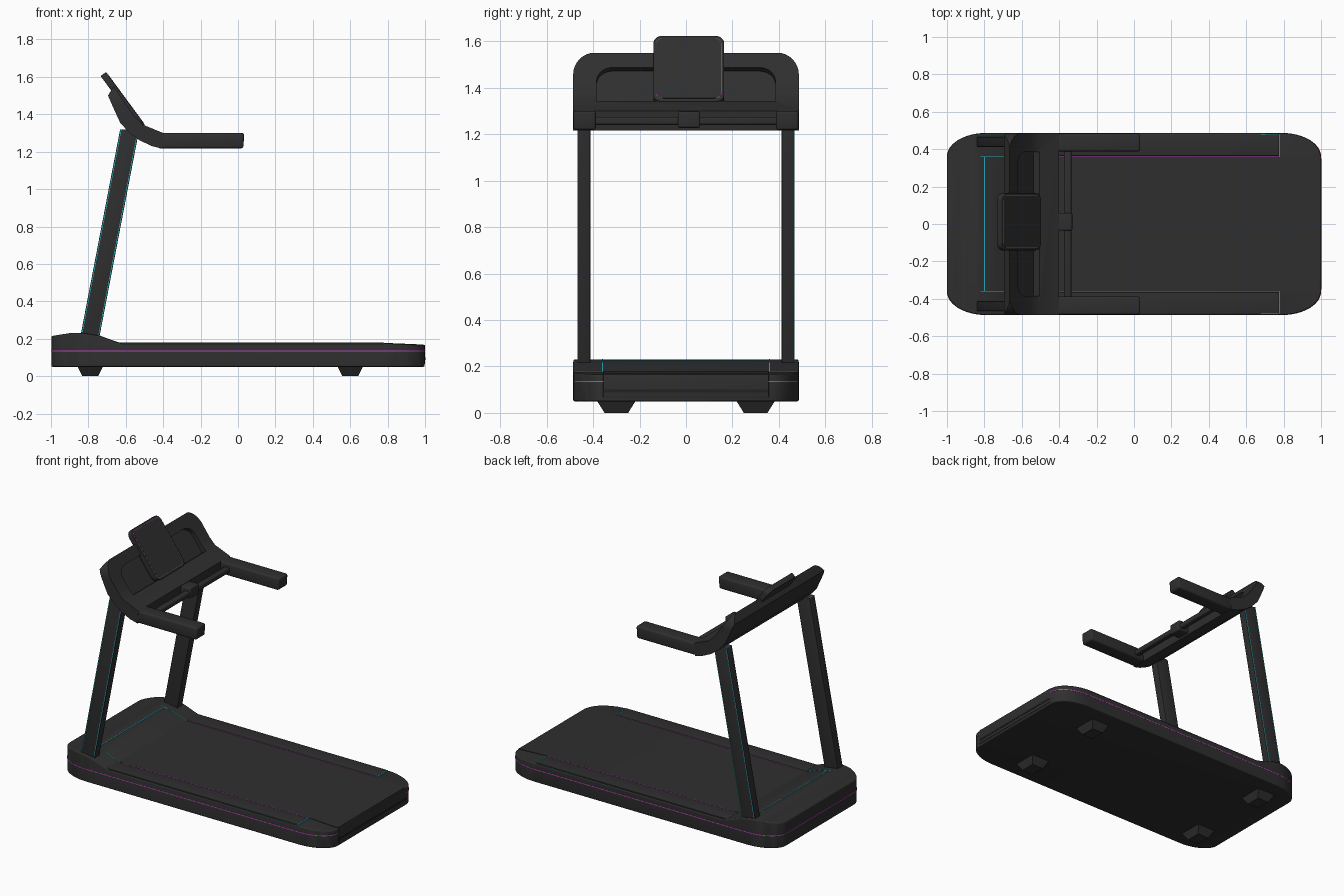
import bpy, bmesh, math
from mathutils import Matrix, Vector

cube = bpy.data.objects.get("Cube")
if cube:
    bpy.data.objects.remove(cube, do_unlink=True)


def material(name, rgb):
    m = bpy.data.materials.new(name)
    m.use_nodes = True
    m.diffuse_color = (*rgb, 1)
    m.node_tree.nodes["Principled BSDF"].inputs["Base Color"].default_value = (*rgb, 1)
    return m


CHARCOAL = material("charcoal", (0.028, 0.028, 0.028))
BLACK = material("black", (0.015, 0.015, 0.015))
CYAN = material("cyan", (0.02, 0.5, 0.6))
MAGENTA = material("magenta", (0.55, 0.06, 0.55))


def apply(obj, kind, **settings):
    mod = obj.modifiers.new(kind.title(), kind)
    for key, value in settings.items():
        setattr(mod, key, value)
    bpy.context.view_layer.objects.active = obj
    bpy.ops.object.modifier_apply(modifier=mod.name)


def finish(obj, bevel=0, segments=3):
    if bevel:
        apply(obj, "BEVEL", width=bevel, segments=segments,
              limit_method="ANGLE", angle_limit=math.radians(40))
    bpy.ops.object.select_all(action="DESELECT")
    obj.select_set(True)
    bpy.context.view_layer.objects.active = obj
    bpy.ops.object.shade_smooth_by_angle(angle=math.radians(35))
    return obj


def prism(name, pts, axis, a, b, mat=CHARCOAL, bevel=0, matrix=None):
    """Extrude a 2D outline along an axis from a to b."""
    place = {"x": lambda p, t: (t, p[0], p[1]),
             "y": lambda p, t: (p[0], t, p[1]),
             "z": lambda p, t: (p[0], p[1], t)}[axis]
    bm = bmesh.new()
    low = [bm.verts.new(place(p, a)) for p in pts]
    high = [bm.verts.new(place(p, b)) for p in pts]
    bm.faces.new(low)
    bm.faces.new(high)
    n = len(pts)
    for i in range(n):
        j = (i + 1) % n
        bm.faces.new((low[i], low[j], high[j], high[i]))
    bmesh.ops.recalc_face_normals(bm, faces=bm.faces)
    if matrix:
        bm.transform(matrix)
    mesh = bpy.data.meshes.new(name)
    bm.to_mesh(mesh)
    bm.free()
    mesh.materials.append(mat)
    obj = bpy.data.objects.new(name, mesh)
    bpy.context.collection.objects.link(obj)
    return finish(obj, bevel)


def box(name, x, y, z, mat=CHARCOAL, bevel=0):
    return prism(name, [(x[0], z[0]), (x[1], z[0]), (x[1], z[1]), (x[0], z[1])],
                 "y", y[0], y[1], mat, bevel)


def span(side, a, b):
    return sorted((side * a, side * b))


def rounded(w, h, rx, ry, steps=8, square_bottom=False):
    """Centred rectangle outline with elliptical corners."""
    pts = []
    for q, (sx, sy) in enumerate([(1, 1), (-1, 1), (-1, -1), (1, -1)]):
        if square_bottom and sy < 0:
            pts.append((sx * w / 2, -h / 2))
            continue
        for i in range(steps + 1):
            t = math.pi / 2 * (q + i / steps)
            pts.append((sx * (w / 2 - rx) + rx * math.cos(t),
                        sy * (h / 2 - ry) + ry * math.sin(t)))
    return pts


def cut(obj, tool, operation):
    apply(obj, "BOOLEAN", object=tool, operation=operation, solver="EXACT")
    bpy.data.objects.remove(tool, do_unlink=True)


def tilted(x, y, z, vx, vz):
    """Frame with local X across, local Y up the slope, local Z facing the user."""
    v = Vector((vx, 0, vz)).normalized()
    return Matrix(((0, v.x, v.z, x), (1, 0, 0, y), (0, v.z, -v.x, z), (0, 0, 0, 1)))


# Deck body with raised motor hood
hood = [(-0.62, 0.173), (-0.67, 0.19), (-0.74, 0.216), (-0.82, 0.23)]
side = [(-1.1, 0.05), (1.1, 0.05), (1.1, 0.16), (1, 0.165), (0.78, 0.176), (0.775, 0.172)]
side += hood + [(-0.9, 0.23), (-1, 0.214), (-1.1, 0.19)]
deck = prism("deck_body", rounded(1.996, 0.972, 0.21, 0.125, 12), "z", 0, 0.4)
cut(deck, prism("side_cutter", side, "y", -0.7, 0.7), "INTERSECT")
finish(deck, 0.014)
prism("body_seam", rounded(2.0, 0.974, 0.21, 0.125, 12), "z", 0.133, 0.138, MAGENTA)

# Running belt and rear roller cover
prism("running_belt", [(-0.64, 0.15), (0.99, 0.15), (0.992, 0.169), (0.78, 0.178), (-0.64, 0.178)],
      "y", -0.357, 0.357)
box("rear_cover", (0.97, 1.001), (-0.357, 0.357), (0.065, 0.166), bevel=0.004)
box("rear_slot", (0.99, 1.003), (-0.35, 0.35), (0.087, 0.1), BLACK)

# Hood panel seams
box("hood_seam_front", (-0.802, -0.797), (-0.36, 0.36), (0.2, 0.2285), CYAN)

for s, label in ((1, "left"), (-1, "right")):
    # Hood seam, foot rail and its trim
    prism("hood_seam_" + label, [(x, z + 0.0015) for x, z in hood] + [(-0.8, 0.2), (-0.62, 0.15)],
          "y", *span(s, 0.358, 0.361), CYAN)
    box("foot_rail_" + label, (-0.64, 0.775), span(s, 0.364, 0.479), (0.16, 0.18), bevel=0.003)
    box("rail_seam_" + label, (-0.64, 0.778), span(s, 0.37, 0.4815), (0.168, 0.172), CYAN)
    box("rail_end_seam_" + label, (0.775, 0.78), span(s, 0.362, 0.479), (0.16, 0.1795), CYAN)
    box("belt_seam_" + label, (-0.62, 0.775), span(s, 0.358, 0.361), (0.16, 0.1785), MAGENTA)

    # Leaning upright with edge trim on the outer face
    foot, lean = Vector((-0.845, 0.2)), Vector((0.215, 1.12))

    def slanted(x0, x1):
        return [foot + Vector((x0, 0)), foot + Vector((x1, 0)),
                foot + lean + Vector((x1, 0)), foot + lean + Vector((x0, 0))]

    prism("upright_" + label, slanted(0, 0.102), "y", *span(s, 0.412, 0.466), CHARCOAL, 0.004)
    for x0, part in ((0.0035, "front"), (0.0945, "rear")):
        prism(f"upright_trim_{part}_{label}", slanted(x0, x0 + 0.004),
              "y", *span(s, 0.414, 0.4675), CYAN)

    # Handle
    prism("handle_" + label, [(-0.43, 1.218), (0.028, 1.218), (0.034, 1.3), (-0.43, 1.3)],
          "y", *span(s, 0.388, 0.485), CHARCOAL, 0.012)

    # Tapered feet
    for x, end in ((-0.79, "front"), (0.6, "rear")):
        foot_pad = box(f"foot_{end}_{label}", (x - 0.07, x + 0.07), span(s, 0.215, 0.385), (0, 0.055))
        for v in foot_pad.data.vertices:
            if v.co.z < 0.01:
                v.co.x = x + (v.co.x - x) * 0.6
                v.co.y = s * 0.3 + (v.co.y - s * 0.3) * 0.6

# Console shell, rounded at the top and hollowed at the front
console = prism("console", [(-0.406, 1.216), (-0.46, 1.23), (-0.525, 1.26), (-0.58, 1.3),
                            (-0.63, 1.355), (-0.66, 1.42), (-0.695, 1.5), (-0.665, 1.551),
                            (-0.59, 1.44), (-0.55, 1.385), (-0.51, 1.345), (-0.4, 1.3)],
                "y", -0.6, 0.6)
cut(console, prism("console_cutter", [(y, z + 1.352) for y, z in
                                      rounded(0.972, 0.4, 0.095, 0.095, square_bottom=True)],
                   "x", -1, 0), "INTERSECT")
cut(console, prism("tray_cutter", rounded(0.77, 0.185, 0.07, 0.07, square_bottom=True), "z",
                   -0.028, 0.2, matrix=tilted(-0.568, 0, 1.413, -0.14, 0.195)), "DIFFERENCE")
finish(console)

# Cross bar with safety clip
box("cross_bar", (-0.375, -0.335), (-0.4, 0.4), (1.24, 1.275), bevel=0.01)
box("safety_clip", (-0.41, -0.33), (-0.035, 0.06), (1.228, 1.298), bevel=0.008)

# Tilted display
frame = tilted(-0.615, 0.012, 1.474, -0.209, 0.284)
prism("display_case", rounded(0.305, 0.352, 0.04, 0.04), "z", -0.019, 0.017, CHARCOAL, 0.004, frame)
prism("display_seam", rounded(0.28, 0.325, 0.03, 0.03), "z", 0.01, 0.0175, MAGENTA, 0, frame)
prism("display_screen", rounded(0.277, 0.322, 0.029, 0.029), "z", 0.01, 0.0185, CHARCOAL, 0, frame)
